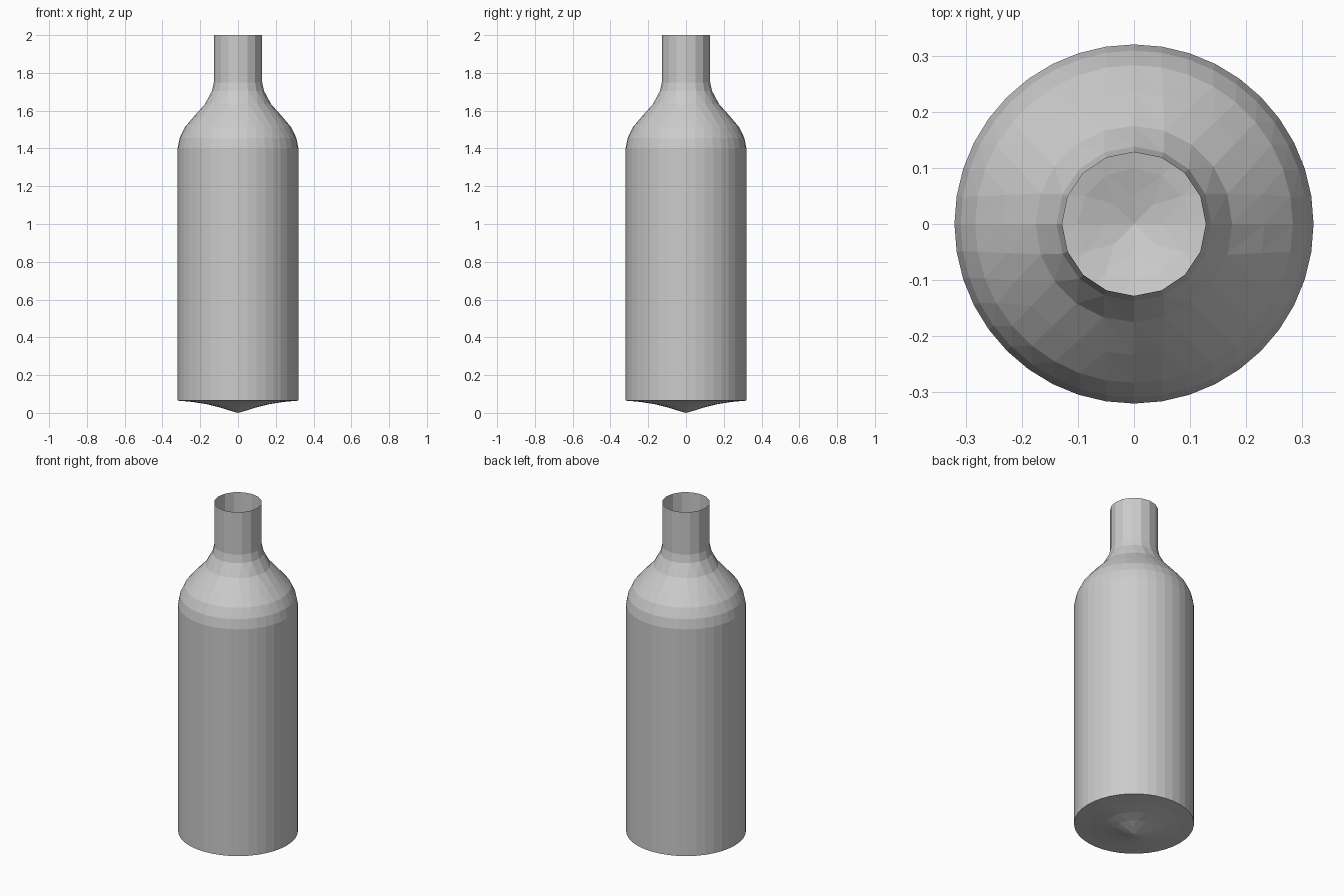
import bpy
import bmesh
from math import cos, sin, pi

default = bpy.data.objects.get("Cube")
if default:
    bpy.data.objects.remove(default, do_unlink=True)

# Single colour
grey = bpy.data.materials.new("plain grey")
grey.use_nodes = True
colour = (0.6, 0.6, 0.6, 1)
grey.diffuse_color = colour
grey.node_tree.nodes["Principled BSDF"].inputs["Base Color"].default_value = colour

# Bottle outline as (radius, height), from the pointed base to the open mouth
outline = [(0.05, 0.014), (0.1, 0.03), (0.16, 0.045), (0.24, 0.058), (0.32, 0.065),
           (0.32, 1.4), (0.309, 1.455), (0.283, 1.51), (0.233, 1.57),
           (0.175, 1.635), (0.138, 1.704), (0.128, 1.75), (0.128, 2.0)]


def add_ring(bm, radius, height):
    """Ring whose side count grows with its radius."""
    count = max(8, 4 * round(radius * 31.25))
    return [bm.verts.new((radius * cos(2 * pi * i / count),
                          radius * sin(2 * pi * i / count), height))
            for i in range(count)]


def join_rings(bm, low, high):
    """Quads between equal rings, triangles where the side counts differ."""
    n, m = len(low), len(high)
    if n == m:
        for i in range(n):
            j = (i + 1) % n
            bm.faces.new((low[i], low[j], high[j], high[i]))
        return
    i = j = 0
    while i < n or j < m:
        a, b = low[i % n], high[j % m]
        if j == m or (i < n and (i + 1) * m <= (j + 1) * n):
            i += 1
            bm.faces.new((a, low[i % n], b))
        else:
            j += 1
            bm.faces.new((a, high[j % m], b))


# Thin-walled bottle shell
bm = bmesh.new()
rings = [add_ring(bm, r, z) for r, z in outline]
for low, high in zip(rings, rings[1:]):
    join_rings(bm, low, high)

# Pointed tip underneath
tip = bm.verts.new((0, 0, 0))
base = rings[0]
for i, vert in enumerate(base):
    bm.faces.new((tip, base[(i + 1) % len(base)], vert))

mesh = bpy.data.meshes.new("bottle")
bm.to_mesh(mesh)
bm.free()
mesh.materials.append(grey)
bottle = bpy.data.objects.new("bottle", mesh)
bpy.context.collection.objects.link(bottle)
